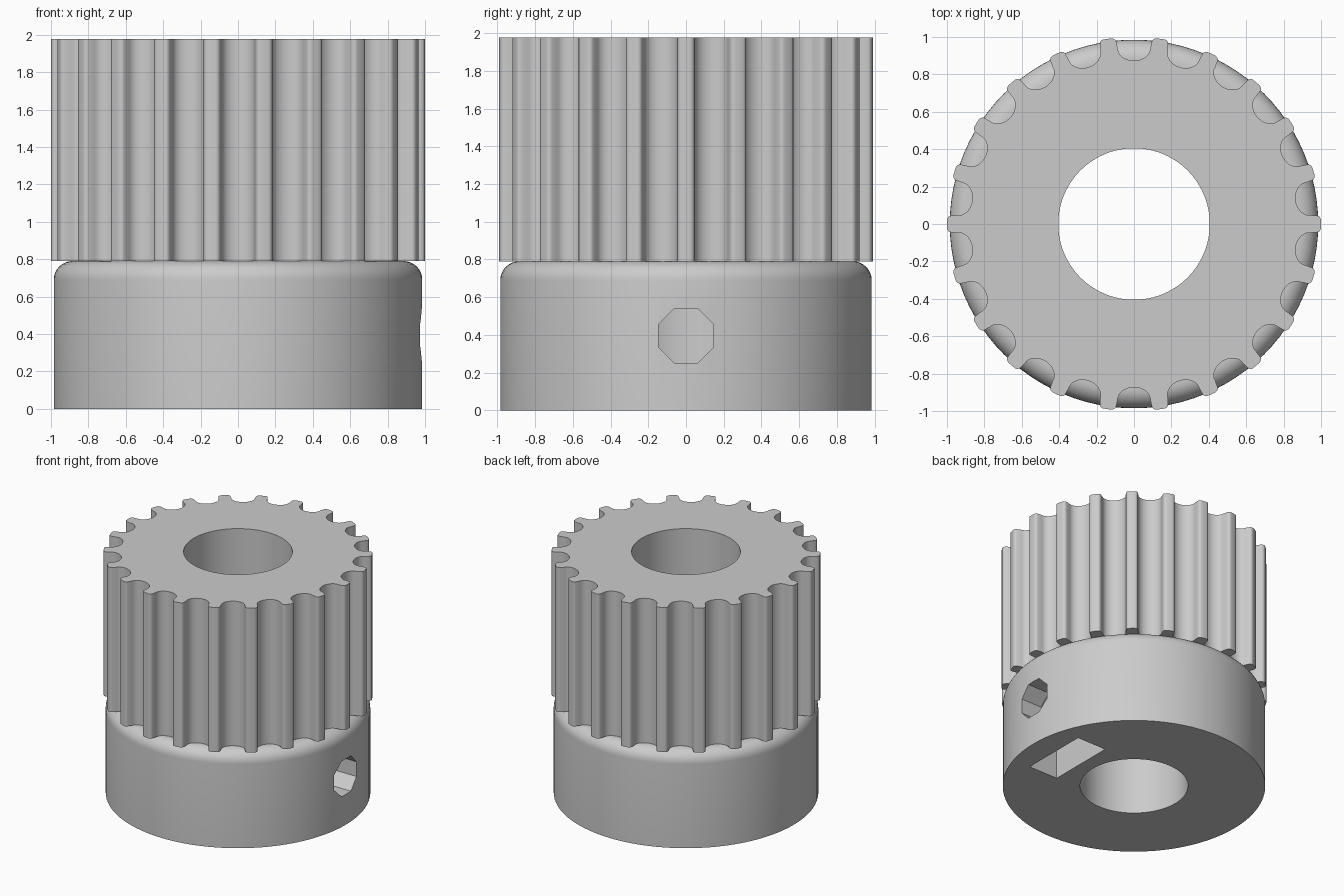
import bpy, bmesh
from math import pi, sin, cos, sqrt, radians
from mathutils import Matrix, Vector

if "Cube" in bpy.data.objects:
    bpy.data.objects.remove(bpy.data.objects["Cube"])

TEETH = 22
BASE_R, BASE_TOP, TOP = 0.985, 0.79, 1.977
BORE, FILLET = 0.405, 0.1
HOLE_Z = 0.395
SEG = 96

grey = bpy.data.materials.new("plain_grey")
grey.use_nodes = True
grey.diffuse_color = (0.6, 0.6, 0.6, 1)
grey.node_tree.nodes["Principled BSDF"].inputs["Base Color"].default_value = (0.6, 0.6, 0.6, 1)


def make_object(name, bm):
    bmesh.ops.recalc_face_normals(bm, faces=bm.faces)
    mesh = bpy.data.meshes.new(name)
    bm.to_mesh(mesh)
    bm.free()
    mesh.materials.append(grey)
    ob = bpy.data.objects.new(name, mesh)
    bpy.context.collection.objects.link(ob)
    return ob


def activate(ob):
    bpy.ops.object.select_all(action="DESELECT")
    ob.select_set(True)
    bpy.context.view_layer.objects.active = ob


def smooth(ob):
    activate(ob)
    bpy.ops.object.shade_smooth_by_angle(angle=radians(30))


def prism_along_x(name, sides, radius, x0, x1):
    """Regular prism lying along x, turned half a side."""
    bm = bmesh.new()
    turn = Matrix.Rotation(pi / 2, 4, "Y") @ Matrix.Rotation(pi / sides, 4, "Z")
    place = Matrix.Translation(((x0 + x1) / 2, 0, HOLE_Z))
    bmesh.ops.create_cone(bm, cap_ends=True, segments=sides, radius1=radius,
                          radius2=radius, depth=x1 - x0, matrix=place @ turn)
    return make_object(name, bm)


def cut(ob, cutter):
    activate(ob)
    mod = ob.modifiers.new("cut", "BOOLEAN")
    mod.operation, mod.solver, mod.object = "DIFFERENCE", "EXACT", cutter
    bpy.ops.object.modifier_apply(modifier=mod.name)
    bpy.data.objects.remove(cutter)


# Base collar: revolved profile with a rounded shoulder and a central bore
profile = [(BORE, 0), (BASE_R, 0)]
for i in range(9):
    a = pi / 2 * i / 8
    profile.append((BASE_R - FILLET + FILLET * cos(a), BASE_TOP - FILLET + FILLET * sin(a)))
profile.append((BORE, BASE_TOP))
bm = bmesh.new()
rings = []
for s in range(SEG):
    a = 2 * pi * s / SEG
    rings.append([bm.verts.new((r * cos(a), r * sin(a), z)) for r, z in profile])
for s in range(SEG):
    r0, r1 = rings[s], rings[(s + 1) % SEG]
    for i in range(len(profile)):
        j = (i + 1) % len(profile)
        bm.faces.new((r0[i], r1[i], r1[j], r0[j]))
base = make_object("base_collar", bm)

# Captive nut pocket, open at the underside, and the octagonal screw hole
NUT_X0, NUT_X1, NUT_R = 0.52, 0.785, 0.326
cut(base, prism_along_x("nut_cutter", 6, NUT_R, NUT_X0, NUT_X1))
bm = bmesh.new()
slot_size = Vector((NUT_X1 - NUT_X0, NUT_R * sqrt(3), HOLE_Z + 0.1))
slot_mid = Vector(((NUT_X0 + NUT_X1) / 2, 0, (HOLE_Z - 0.1) / 2))
bmesh.ops.create_cube(bm, size=1, matrix=Matrix.Translation(slot_mid) @ Matrix.Diagonal(slot_size).to_4x4())
cut(base, make_object("slot_cutter", bm))
cut(base, prism_along_x("screw_cutter", 8, 0.158, 0.1, 1.2))
smooth(base)

# Groove outline: half width and depth, rounded lip then an elliptical floor
lip = [(0.122, 0), (0.113, 0.0015), (0.105, 0.006), (0.099, 0.012), (0.0955, 0.02)]
LIP_W, LIP_D, FLOOR_D = 0.088, 0.057, 0.127
half = lip + [(LIP_W * cos(pi / 2 * i / 8), LIP_D + (FLOOR_D - LIP_D) * sin(pi / 2 * i / 8))
              for i in range(9)]
groove = [(-w, d) for w, d in half] + [(w, d) for w, d in reversed(half[:-1])]

# Toothed drum: grooves repeated around the rim, bridged to the bore and extruded
bm = bmesh.new()


def loop(points):
    verts = [bm.verts.new((x, y, BASE_TOP)) for x, y in points]
    return [bm.edges.new((verts[i - 1], verts[i])) for i in range(len(verts))]


rim = []
for t in range(TEETH):
    a = 2 * pi * t / TEETH
    rim.append((cos(a), sin(a)))
    mid = a + pi / TEETH
    for w, d in groove:
        r = sqrt(1 - w * w) - d if d < LIP_D else 1 - d
        rim.append((r * cos(mid) - w * sin(mid), r * sin(mid) + w * cos(mid)))
hole = [(BORE * cos(2 * pi * s / SEG), BORE * sin(2 * pi * s / SEG)) for s in range(SEG)]
bmesh.ops.triangle_fill(bm, edges=loop(rim) + loop(hole), use_beauty=True)
top = bmesh.ops.extrude_face_region(bm, geom=bm.faces[:], use_keep_orig=True)
bmesh.ops.translate(bm, vec=(0, 0, TOP - BASE_TOP),
                    verts=[v for v in top["geom"] if isinstance(v, bmesh.types.BMVert)])
drum = make_object("toothed_drum", bm)
smooth(drum)
